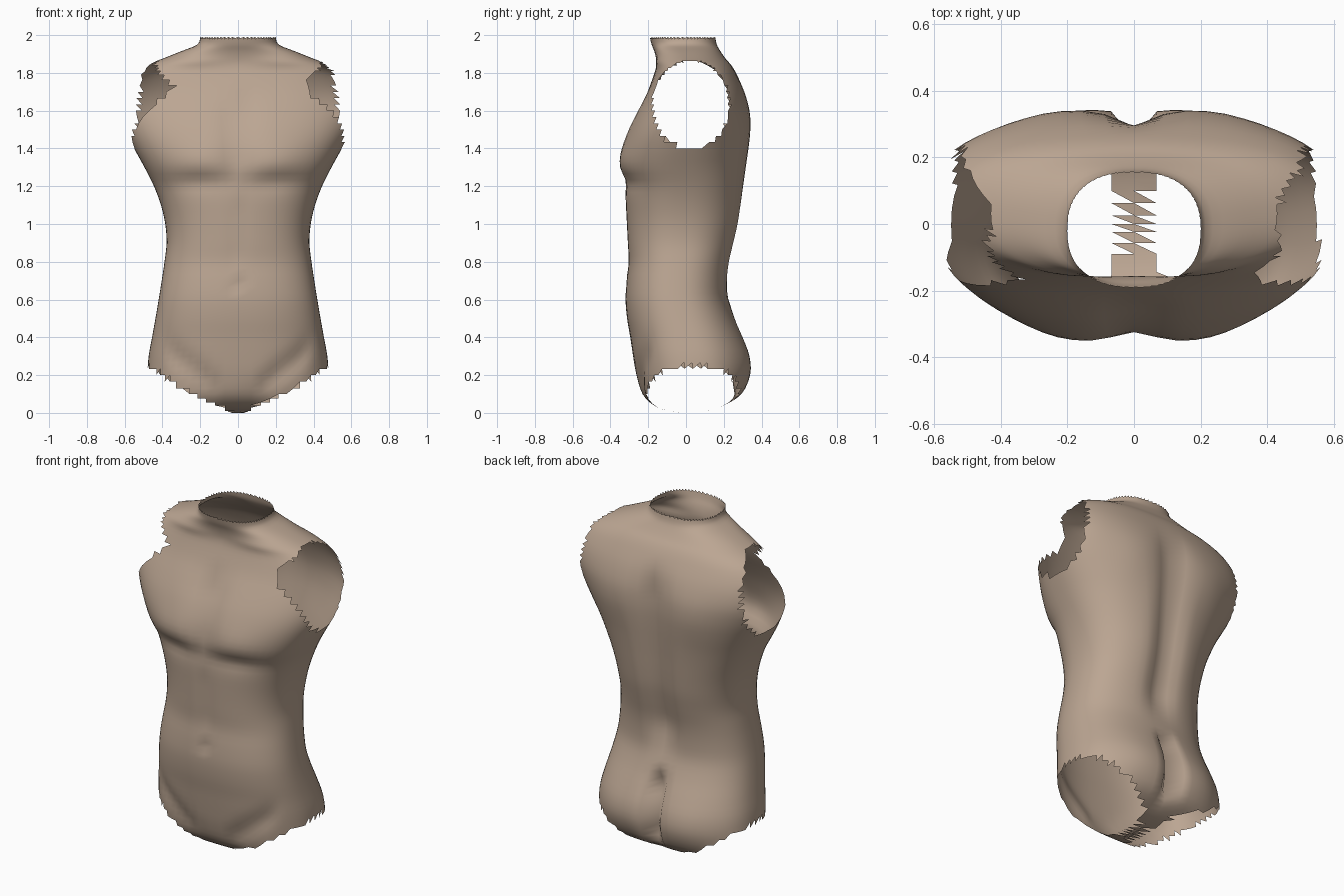
import bpy, bmesh, math

if "Cube" in bpy.data.objects:
    bpy.data.objects.remove(bpy.data.objects["Cube"])

# Torso sections from crotch to neck: height, half width, front y, back y
ROWS = [
    (0.00, .47, 0, 0), (.01, .47, -.09, .10), (.04, .475, -.17, .20),
    (.10, .48, -.23, .295), (.20, .48, -.262, .338), (.30, .473, -.28, .335),
    (.40, .455, -.295, .302), (.50, .437, -.312, .26), (.60, .42, -.32, .228),
    (.70, .404, -.315, .226), (.80, .389, -.305, .238), (.90, .378, -.31, .262),
    (1.0, .385, -.315, .285), (1.1, .408, -.32, .30), (1.2, .445, -.325, .312),
    (1.3, .495, -.352, .324), (1.4, .55, -.342, .335), (1.5, .60, -.308, .342),
    (1.6, .63, -.258, .338), (1.7, .62, -.205, .312), (1.79, .57, -.17, .27),
    (1.84, .49, -.157, .24), (1.875, .40, -.158, .21), (1.915, .30, -.168, .182),
    (1.95, .215, -.182, .163), (1.99, .20, -.192, .155)]
N, STEPS, POWER = 64, 3, 2.4
# Leg opening: height of the lower edge at each distance from the middle
LEG = [(0, -.02), (.03, 0), (.06, .02), (.12, .055), (.2, .085), (.3, .135),
       (.4, .20), (.48, .25), (.7, .27)]


def spline(a, b, c, d, t):
    return [q + .5 * t * (r - p + t * (2*p - 5*q + 4*r - s + t * (3*(q - r) + s - p)))
            for p, q, r, s in zip(a, b, c, d)]


def bell(v, mid, size):
    return math.exp(-((v - mid) / size) ** 2)


def band(v, lo, hi, soft):
    ramp = lambda u: max(0, min(1, u)) ** 2 * (3 - 2 * max(0, min(1, u)))
    return ramp((v - lo) / soft) * ramp((hi - v) / soft)


def leg_edge(x):
    for (x0, z0), (x1, z1) in zip(LEG, LEG[1:]):
        if x <= x1:
            return z0 + (z1 - z0) * (x - x0) / (x1 - x0)
    return .27


def detail(x, z, front):
    ax = abs(x)
    if front:
        d = .032 * bell(x, 0, .075) * band(z, 1.15, 1.75, .2)      # breastbone
        d += .016 * bell(ax, .2, .15) * bell(z, 1.225, .045)       # under the chest
        d -= .010 * bell(ax, .22, .12) * bell(z, 1.34, .08)        # chest
        d += .007 * bell(x, 0, .04) * band(z, .72, 1.2, .15)       # belly line
        d += .015 * bell(x, 0, .025) * bell(z, .68, .025)          # navel
        groin = z - (.05 + .75 * ax)
        d += .02 * bell(groin, 0, .07) * band(ax, .06, .42, .1)    # groin crease
        d -= .012 * bell(ax, .25, .15) * bell(z, 1.86, .03)        # collar bone
        return d
    d = -.048 * bell(x, 0, .075) * band(z, .55, 1.8, .25)          # spine
    d -= .085 * bell(x, 0, .04) * band(z, .03, .55, .15)           # cleft
    d += .012 * bell(ax, .22, .13) * bell(z, .25, .15)             # buttocks
    d += .010 * bell(ax, .26, .12) * bell(z, 1.5, .15)             # shoulder blades
    return d


# Loft the rings
rings = []
for i in range(len(ROWS) - 1):
    a, b = ROWS[max(i - 1, 0)], ROWS[i]
    c, d = ROWS[i + 1], ROWS[min(i + 2, len(ROWS) - 1)]
    rings += [spline(a, b, c, d, k / STEPS) for k in range(STEPS)]
rings.append(ROWS[-1])

bm = bmesh.new()
loops = []
for z, w, f, b in rings:
    z = max(z, 0)
    mid, half = (f + b) / 2, (b - f) / 2
    loop = []
    for j in range(N):
        t = 2 * math.pi * j / N
        co, si = math.cos(t), math.sin(t)
        x = w * math.copysign(abs(co) ** (2 / POWER), co)
        y = mid + half * math.copysign(abs(si) ** (2 / POWER), si)
        y += detail(x, z, si < 0) * min(1, abs(si) * 1.5) * min(1, half / .2)
        loop.append(bm.verts.new((x, y, z)))
    loops.append(loop)

# Triangles give the torn edges their saw teeth
top_teeth = []
for r, (lo, hi) in enumerate(zip(loops, loops[1:])):
    for j in range(N):
        k = (j + 1) % N
        bm.faces.new((lo[j], lo[k], hi[k]))
        face = bm.faces.new((lo[j], hi[k], hi[j]))
        if r == len(loops) - 2:
            top_teeth.append(face)

# Cut the neck, arm and leg openings
gone = set(top_teeth)
for face in bm.faces:
    x, y, z = face.calc_center_median()
    arm = ((y - .025) / .205) ** 2 + ((z - 1.63) / .235) ** 2 < 1 and abs(x) > .34
    if arm or z < leg_edge(abs(x)):
        gone.add(face)
bmesh.ops.delete(bm, geom=list(gone), context='FACES')
bmesh.ops.remove_doubles(bm, verts=bm.verts[:], dist=.0005)
for face in bm.faces:
    face.smooth = True

mesh = bpy.data.meshes.new("torso")
bm.to_mesh(mesh)
bm.free()
torso = bpy.data.objects.new("torso", mesh)
bpy.context.collection.objects.link(torso)

skin = bpy.data.materials.new("skin")
skin.diffuse_color = (.5, .38, .29, 1)
skin.use_nodes = True
skin.node_tree.nodes["Principled BSDF"].inputs["Base Color"].default_value = skin.diffuse_color
mesh.materials.append(skin)
